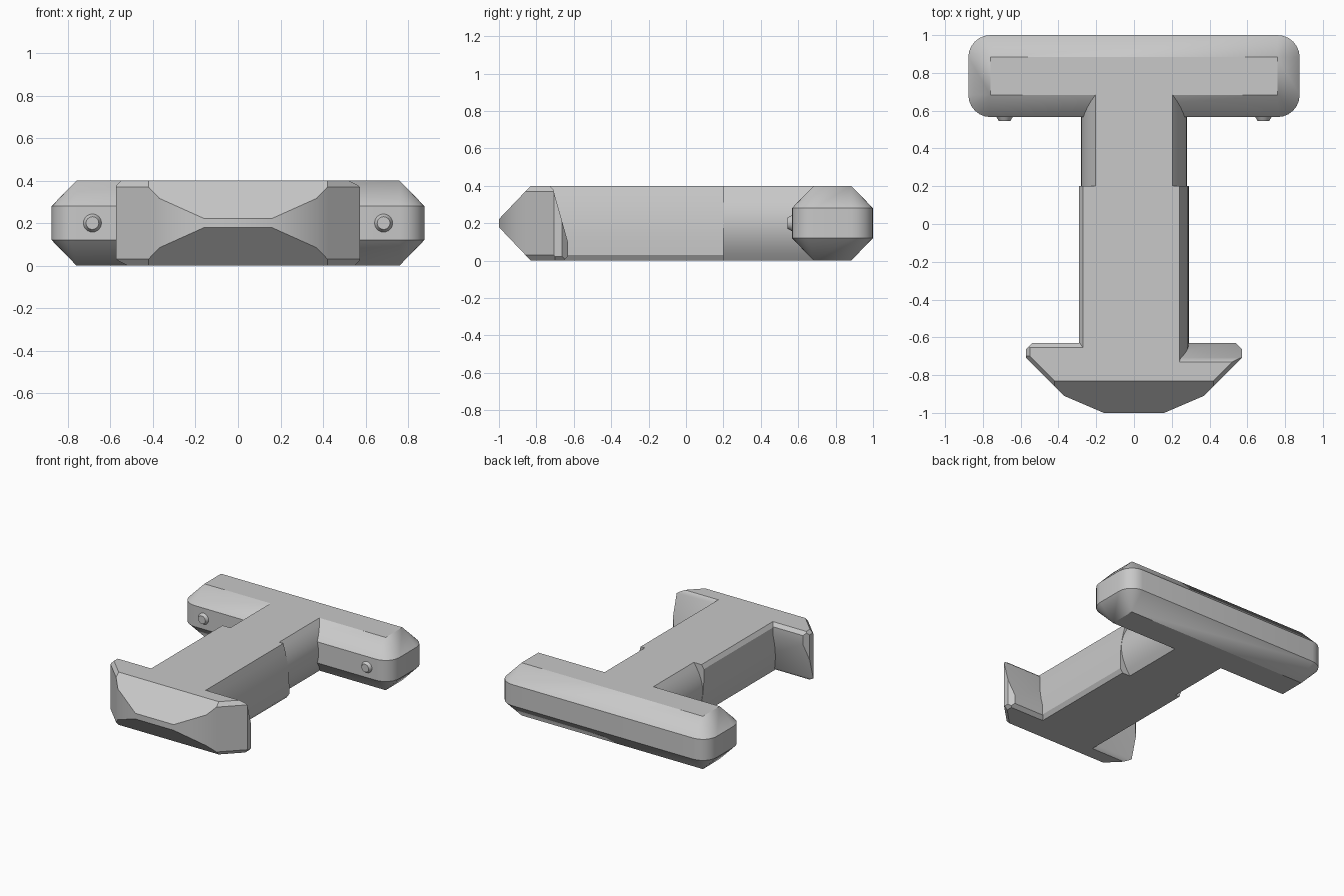
import bpy, bmesh, math
from mathutils import Vector, Matrix

if "Cube" in bpy.data.objects:
    bpy.data.objects.remove(bpy.data.objects["Cube"], do_unlink=True)

HEIGHT = 0.4
MID = HEIGHT / 2
GREY = (0.58, 0.58, 0.58, 1)

grey = bpy.data.materials.new("plain grey")
grey.use_nodes = True
grey.diffuse_color = GREY
grey.node_tree.nodes["Principled BSDF"].inputs["Base Color"].default_value = GREY


def finish(name, bm):
    """Turn a bmesh into a named, shaded object."""
    bmesh.ops.remove_doubles(bm, verts=bm.verts, dist=1e-4)
    bmesh.ops.recalc_face_normals(bm, faces=bm.faces)
    mesh = bpy.data.meshes.new(name)
    bm.to_mesh(mesh)
    bm.free()
    mesh.materials.append(grey)
    obj = bpy.data.objects.new(name, mesh)
    bpy.context.collection.objects.link(obj)
    bpy.ops.object.select_all(action='DESELECT')
    obj.select_set(True)
    bpy.context.view_layer.objects.active = obj
    bpy.ops.object.shade_smooth_by_angle(angle=math.radians(30))
    return obj


def loft(name, rings):
    """Skin a stack of equal closed rings and cap both ends."""
    bm = bmesh.new()
    loops = [[bm.verts.new(p) for p in ring] for ring in rings]
    n = len(loops[0])
    for a, b in zip(loops, loops[1:]):
        for i in range(n):
            j = (i + 1) % n
            bm.faces.new((a[i], a[j], b[j], b[i]))
    bm.faces.new(loops[0])
    bm.faces.new(loops[-1])
    return finish(name, bm)


def half_turn(points):
    """Complete a profile by a half turn about its middle."""
    return points + [(-x, HEIGHT - z) for x, z in points]


def extrude_y(name, profile, y0, y1):
    return loft(name, [[(x, y, z) for x, z in profile] for y in (y0, y1)])


# Crossbar: rounded plan, chamfered to a sharp rectangle above and below
def bar_ring(radius, z):
    ring = []
    for quarter, (sx, sy) in enumerate([(1, 1), (-1, 1), (-1, -1), (1, -1)]):
        for step in range(7):
            a = (quarter + step / 6) * math.pi / 2
            ring.append((sx * 0.76 + radius * math.cos(a),
                         0.783 + sy * 0.1 + radius * math.sin(a), z))
    return ring


CHAMFER = 0.117
loft("crossbar", [bar_ring(0, 0), bar_ring(CHAMFER, 0.12),
                  bar_ring(CHAMFER, 0.28), bar_ring(0, HEIGHT)])

# Neck: bulging sides that run into the crossbar
bulge = []
for i in range(13):
    t = 1 - i / 6
    bulge.append((0.28 - 0.075 * t * t, MID + MID * t))
extrude_y("neck", half_turn(bulge), 0.15, 0.72)

# Stem: each side leans in on one edge and has a small chamfer on the other
stem_side = [(0.24, 0.4), (0.258, 0.34), (0.272, 0.28), (0.282, 0.22),
             (0.288, 0.16), (0.29, 0.1), (0.29, 0.03), (0.27, 0)]
extrude_y("stem", half_turn(stem_side), -0.8, 0.2)

# Head: a block cut down by planes, each given as point and outward normal
CUTS = [
    ((0, -0.83, 0.4), (0, -1.05, 1)),        # upper wedge
    ((0, -0.83, 0), (0, -1.05, -1)),         # lower wedge
    ((0.16, -1, 0), (0.09, -0.21, 0)),       # nose side
    ((0.37, -0.91, 0), (1, -1, 0)),          # swept side
    ((0.42, -0.83, 0.4), (1, -1, 1)),        # swept chamfers
    ((0.42, -0.83, 0), (1, -1, -1)),
    ((0.55, 0, 0.4), (1, 0, 1)),             # tip chamfers
    ((0.55, 0, 0), (1, 0, -1)),
    ((0.57, -0.66, 0), (1, 1, 0)),
    ((0, -0.71, 0.38), (0, 0.25, 0.07)),     # leaning back
    ((0, -0.73, 0.4), (0, 1, 1)),            # back chamfers
    ((0, -0.655, 0), (0, 1, -1)),
]


def half_head(name, turned):
    bm = bmesh.new()
    bmesh.ops.create_cube(bm, size=1)
    for v in bm.verts:
        v.co = ((v.co.x + 0.5) * 0.573, -0.815 + v.co.y * 0.37, (v.co.z + 0.5) * HEIGHT)
    for point, normal in CUTS:
        bmesh.ops.bisect_plane(bm, geom=bm.verts[:] + bm.edges[:] + bm.faces[:],
                               dist=1e-5, plane_co=point,
                               plane_no=Vector(normal).normalized(), clear_outer=True)
        rim = [e for e in bm.edges if e.is_boundary]
        if rim:
            bmesh.ops.holes_fill(bm, edges=rim, sides=0)
    if turned:
        for v in bm.verts:
            v.co = (-v.co.x, v.co.y, HEIGHT - v.co.z)
    finish(name, bm)


half_head("left_head", False)
half_head("right_head", True)

# Pegs: small tapered studs on the front of the crossbar
for side, x in (("left", 0.685), ("right", -0.685)):
    bm = bmesh.new()
    bmesh.ops.create_cone(bm, cap_ends=True, segments=24, radius1=0.05, radius2=0.03,
                          depth=0.035,
                          matrix=Matrix.Translation((x, 0.5615, MID))
                          @ Matrix.Rotation(math.pi / 2, 4, 'X'))
    finish(side + "_peg", bm)
